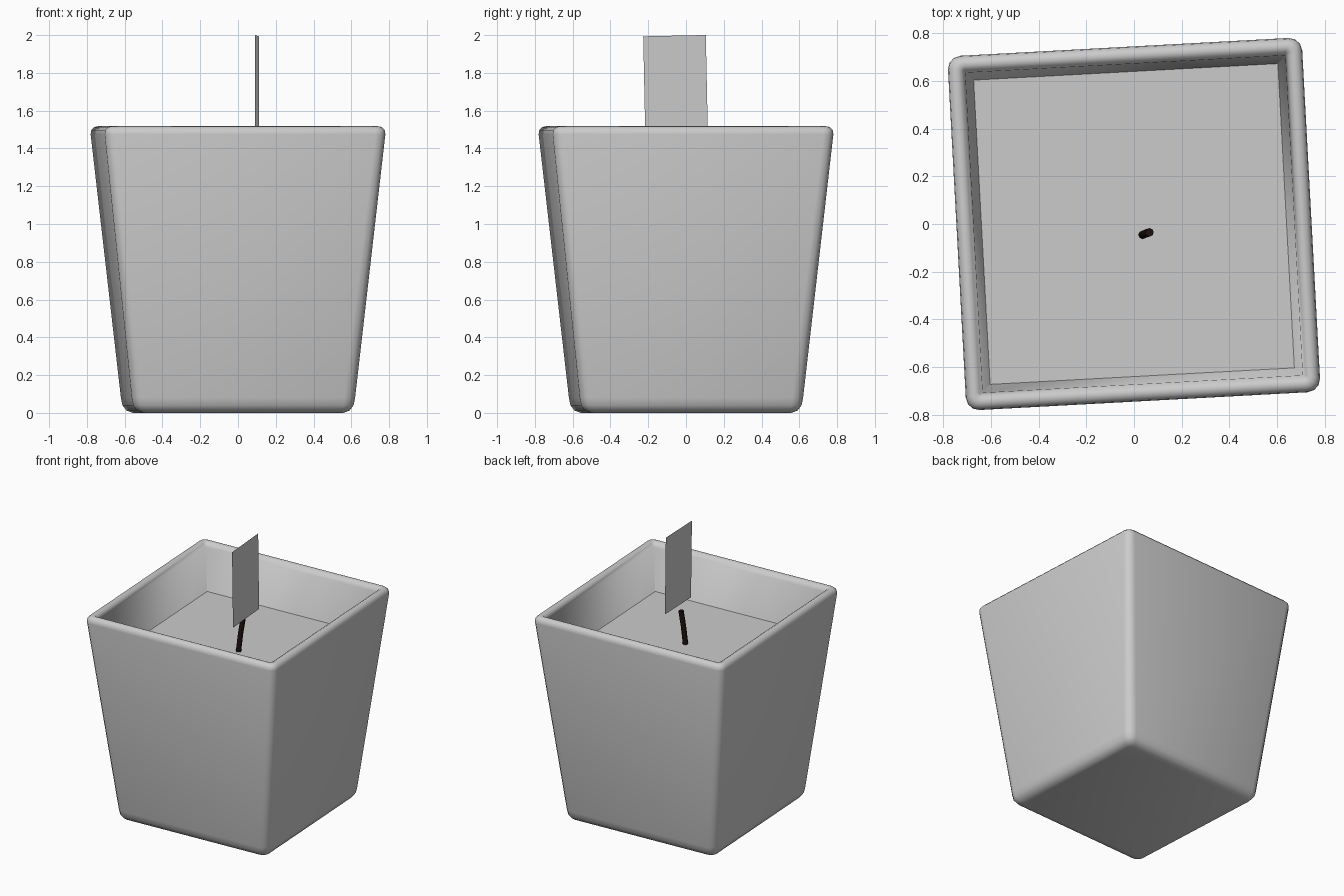
import bpy, bmesh, math
from mathutils import Matrix

if "Cube" in bpy.data.objects:
    bpy.data.objects.remove(bpy.data.objects["Cube"])

TURN = math.radians(3.1)   # whole candle is turned slightly about z
SEG = 3                    # segments per rounded corner


def ring(bm, half, z, r):
    """Rounded square loop of vertices."""
    verts = []
    for k in range(4):
        a0 = k * math.pi / 2
        mid = a0 + math.pi / 4
        cx = math.copysign(half - r, math.cos(mid))
        cy = math.copysign(half - r, math.sin(mid))
        for i in range(SEG + 1):
            a = a0 + i / SEG * math.pi / 2
            verts.append(bm.verts.new((cx + r * math.cos(a), cy + r * math.sin(a), z)))
    return verts


def loft(name, profile):
    """Skin a stack of rounded squares and cap both ends."""
    bm = bmesh.new()
    rings = [ring(bm, *p) for p in profile]
    n = len(rings[0])
    for a, b in zip(rings, rings[1:]):
        for i in range(n):
            j = (i + 1) % n
            bm.faces.new((a[i], a[j], b[j], b[i]))
    bm.faces.new(rings[0][::-1])
    bm.faces.new(rings[-1])
    bmesh.ops.remove_doubles(bm, verts=bm.verts, dist=1e-5)
    bmesh.ops.recalc_face_normals(bm, faces=bm.faces)
    bm.transform(Matrix.Rotation(TURN, 4, 'Z'))
    return finish(name, bm)


def finish(name, bm):
    me = bpy.data.meshes.new(name)
    bm.to_mesh(me)
    bm.free()
    ob = bpy.data.objects.new(name, me)
    bpy.context.collection.objects.link(ob)
    bpy.ops.object.select_all(action='DESELECT')
    ob.select_set(True)
    bpy.context.view_layer.objects.active = ob
    bpy.ops.object.shade_smooth_by_angle(angle=math.radians(50))
    return ob


# Tapered square vessel: (half width, height, corner radius)
loft("vessel", [
    (0.530, 0.000, 0.030), (0.563, 0.012, 0.045), (0.584, 0.040, 0.055),
    (0.592, 0.080, 0.060), (0.744, 1.475, 0.055), (0.740, 1.498, 0.050),
    (0.724, 1.514, 0.040), (0.704, 1.518, 0.028), (0.685, 1.508, 0.012),
    (0.672, 1.485, 0.000), (0.522, 0.100, 0.000)])

# Wax fill, touching the inner walls
loft("wax", [(0.522, 0.102, 0.0), (0.639, 1.18, 0.0)])

# Wick, slightly bent and leaning
cu = bpy.data.curves.new("wick", 'CURVE')
cu.dimensions = '3D'
cu.bevel_depth = 0.018
cu.bevel_resolution = 2
cu.use_fill_caps = True
sp = cu.splines.new('POLY')
path = [(0.035, -0.045, 1.14), (0.038, -0.045, 1.20), (0.049, -0.040, 1.31), (0.065, -0.035, 1.42)]
sp.points.add(len(path) - 1)
for p, co in zip(sp.points, path):
    p.co = (*co, 1)
wick = bpy.data.objects.new("wick", cu)
bpy.context.collection.objects.link(wick)
black = bpy.data.materials.new("burnt_black")
black.diffuse_color = (0.012, 0.006, 0.005, 1)
black.use_nodes = True
black.node_tree.nodes["Principled BSDF"].inputs["Base Color"].default_value = black.diffuse_color
cu.materials.append(black)

# Flat flame card standing over the wick
bm = bmesh.new()
w, h = 0.166, 0.279
bm.faces.new([bm.verts.new((0, y, z)) for y, z in ((-w, -h), (w, -h), (w, h), (-w, h))])
bm.transform(Matrix.Translation((0.10, -0.055, 1.718))
             @ Matrix.Rotation(math.radians(3.5), 4, 'Z')
             @ Matrix.Rotation(math.radians(1.2), 4, 'X'))
finish("flame_card", bm)
